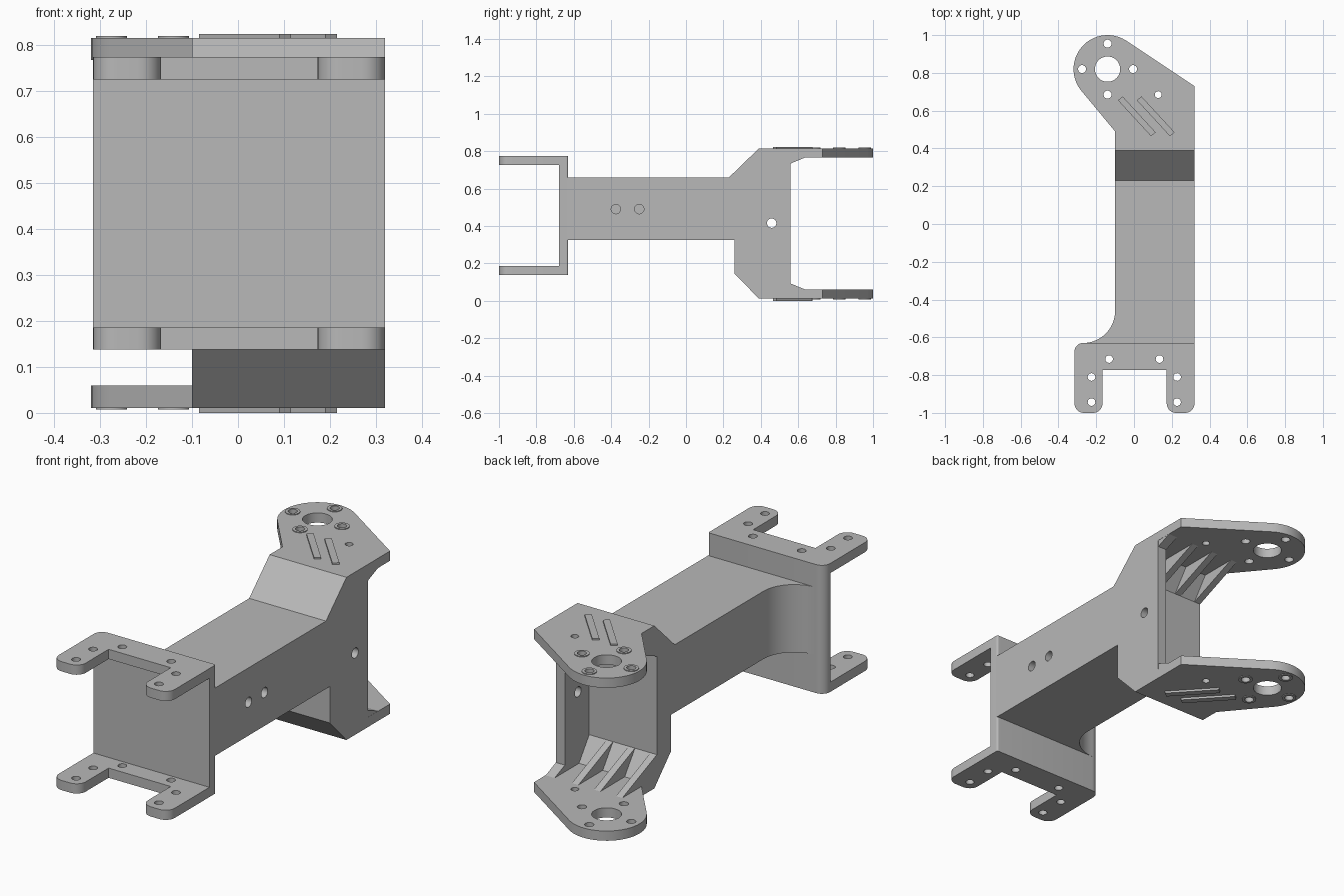
import bpy, bmesh
from math import radians, cos, sin
from mathutils import Vector

cube = bpy.data.objects.get("Cube")
if cube:
    bpy.data.objects.remove(cube, do_unlink=True)

grey = bpy.data.materials.new("mid_grey")
grey.use_nodes = True
COLOUR = (0.48, 0.48, 0.48, 1)
grey.diffuse_color = COLOUR
grey.node_tree.nodes["Principled BSDF"].inputs["Base Color"].default_value = COLOUR

MID = 0.413                      # mirror height of the rear fork
FLANGES = {"lower": (0.011, 0.059), "upper": (0.767, 0.815)}


def arc(cx, cy, r, a0, a1, n=16):
    angles = [radians(a0 + (a1 - a0) * i / n) for i in range(n + 1)]
    return [(cx + r * cos(a), cy + r * sin(a)) for a in angles]


def circle(cx, cy, r):
    return arc(cx, cy, r, 0, 360, 32)[:-1]


def rounded(corners):
    """Outline from (x, y, radius) corners, each right-angled corner rounded."""
    out = []
    for i, (x, y, r) in enumerate(corners):
        p = Vector((x, y))
        if not r:
            out.append((x, y))
            continue
        u = (Vector(corners[i - 1][:2]) - p).normalized() * r
        v = (Vector(corners[(i + 1) % len(corners)][:2]) - p).normalized() * r
        for k in range(9):
            a = radians(90 * k / 8)
            q = p + u * (1 - sin(a)) + v * (1 - cos(a))
            out.append(tuple(q))
    return out


def prism(name, outline, lo, hi, axis="z"):
    """Extrude an xy outline along z, or a yz outline along x."""
    place = (lambda a, b, h: (a, b, h)) if axis == "z" else (lambda a, b, h: (h, a, b))
    bm = bmesh.new()
    face = bm.faces.new([bm.verts.new(place(a, b, lo)) for a, b in outline])
    ext = bmesh.ops.extrude_face_region(bm, geom=[face])
    shift = Vector(place(0, 0, hi - lo))
    bmesh.ops.translate(bm, vec=shift, verts=[e for e in ext["geom"] if isinstance(e, bmesh.types.BMVert)])
    bmesh.ops.recalc_face_normals(bm, faces=bm.faces)
    mesh = bpy.data.meshes.new(name)
    bm.to_mesh(mesh)
    bm.free()
    mesh.materials.append(grey)
    obj = bpy.data.objects.new(name, mesh)
    bpy.context.collection.objects.link(obj)
    return obj


def finish(obj, cutters=()):
    """Drill the cutters out, then smooth the curved faces."""
    bpy.ops.object.select_all(action="DESELECT")
    bpy.context.view_layer.objects.active = obj
    obj.select_set(True)
    for cutter in cutters:
        mod = obj.modifiers.new("hole", "BOOLEAN")
        mod.operation, mod.solver, mod.object = "DIFFERENCE", "EXACT", cutter
        bpy.ops.object.modifier_apply(modifier=mod.name)
        bpy.data.objects.remove(cutter, do_unlink=True)
    bpy.ops.object.shade_smooth_by_angle(angle=radians(30))


def drill(holes, lo, hi, axis="z"):
    return [prism("cutter", circle(*h), lo, hi, axis) for h in holes]


def flip(points):
    return [(y, 2 * MID - z) for y, z in points]


# Main arm: side profile widening into the rear fork
inner = [(0.45, 0.059), (0.37, 0.17)]
profile = [(-0.64, 0.325), (0.26, 0.325), (0.26, 0.145), (0.39, 0.011), (0.45, 0.011)]
profile += inner + flip(inner)[::-1]
profile += [(0.45, 0.815), (0.39, 0.815), (0.23, 0.66), (-0.64, 0.66)]
arm = prism("main_arm", profile, -0.1, 0.32, "x")
finish(arm, drill([(-0.375, 0.49, 0.025), (-0.25, 0.49, 0.025)], 0.2, 0.4, "x"))

# Side wall closing one side of the fork
wall_outline = [inner[1], inner[0], (0.56, 0.059)] + flip([inner[1], inner[0], (0.56, 0.059)])[::-1]
wall = prism("fork_side_wall", wall_outline, 0.27, 0.32, "x")
finish(wall, drill([(0.458, 0.415, 0.025)], 0.2, 0.4, "x"))

# Curved web from the arm to the front plate
web = prism("curved_web", [(-0.1, -0.64)] + arc(-0.27, -0.46, 0.17, 0, -90) + [(-0.27, -0.64)], 0.325, 0.66)
finish(web)

# Front plate and its two U-shaped flanges
plate = prism("front_plate", rounded([(-0.315, -0.68, 0), (0.32, -0.68, 0), (0.32, -0.63, 0.01),
                                      (-0.315, -0.63, 0.045)]), 0.186, 0.725)
finish(plate)
u_shape = rounded([(-0.315, -1, 0.05), (-0.167, -1, 0.05), (-0.167, -0.772, 0), (0.173, -0.772, 0),
                   (0.173, -1, 0.05), (0.32, -1, 0.05), (0.32, -0.63, 0.01), (-0.315, -0.63, 0.045)])
mount_holes = [(x, y, 0.02) for x in (-0.225, 0.228) for y in (-0.81, -0.943)]
mount_holes += [(x, -0.715, 0.02) for x in (-0.132, 0.135)]
for side, lo, hi in (("lower", 0.138, 0.186), ("upper", 0.725, 0.773)):
    finish(prism(side + "_front_flange", u_shape, lo, hi), drill(mount_holes, lo - 0.1, hi + 0.1))

# Rear fork flanges with pivot hole, screw bosses and raised bars
PX, PY, PITCH = -0.14, 0.82, 0.135
flange_shape = [(-0.1, 0.45), (0.32, 0.45), (0.32, 0.73)] + arc(PX, PY, 0.18, 57, 220, 28) + [(-0.1, 0.49)]
screws = [(PX + PITCH, PY), (PX - PITCH, PY), (PX, PY + PITCH), (PX, PY - PITCH)]
for side, (lo, hi) in FLANGES.items():
    up = side == "upper"
    holes = [(PX, PY, 0.067), (0.128, 0.685, 0.018)] + [(x, y, 0.021) for x, y in screws]
    finish(prism(side + "_fork_flange", flange_shape, lo, hi), drill(holes, lo - 0.1, hi + 0.1))
    for x, y in screws:
        z0, z1 = (hi, hi + 0.004) if up else (lo - 0.004, lo)
        ring = prism(side + "_screw_boss", circle(x, y, 0.034), z0, z1)
        finish(ring, drill([(x, y, 0.021)], z0 - 0.1, z1 + 0.1))
    for x in (-0.085, 0.015):
        bar = [(x, 0.655), (x + 0.175, 0.465), (x + 0.2, 0.485), (x + 0.025, 0.675)]
        z0, z1 = (hi, hi + 0.008) if up else (lo - 0.011, lo)
        prism(side + "_raised_bar", bar, z0, z1)
    # Triangular stiffening ribs inside the fork
    rib = [inner[1], inner[0], (0.64, 0.059)]
    for x in (-0.1, 0.02, 0.14):
        prism(side + "_rib", flip(rib) if up else rib, x, x + 0.035, "x")
    # Outer rib merging with the side wall
    prism(side + "_wall_rib", [(y, z) for y, z in (flip(rib) if up else rib)], 0.27, 0.319, "x")
